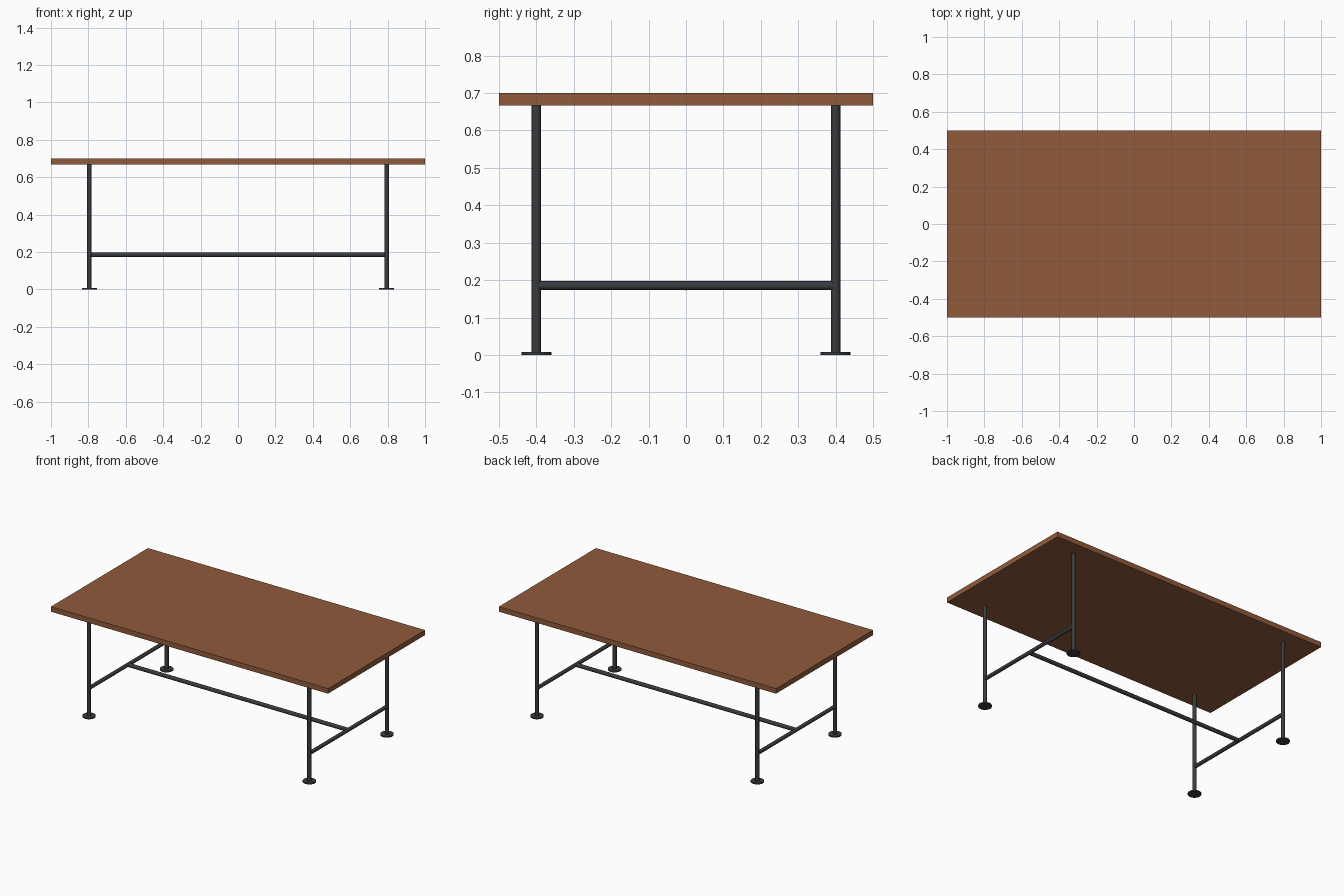
import bpy
from math import pi

cube = bpy.data.objects.get("Cube")
if cube:
    bpy.data.objects.remove(cube, do_unlink=True)


def make_material(name, rgb, roughness):
    mat = bpy.data.materials.new(name)
    mat.use_nodes = True
    mat.diffuse_color = (*rgb, 1)
    bsdf = mat.node_tree.nodes["Principled BSDF"]
    bsdf.inputs["Base Color"].default_value = (*rgb, 1)
    bsdf.inputs["Roughness"].default_value = roughness
    return mat


wood = make_material("brown wood", (0.28, 0.105, 0.044), 0.6)
iron = make_material("dark iron", (0.042, 0.044, 0.047), 0.5)

PIPE = 0.0125
LEG_X, LEG_Y = 0.795, 0.4
TOP_Z, TOP_THICK = 0.7, 0.033
BAR_Z = 0.185


def rod(name, radius, length, location, rotation=(0, 0, 0), sides=12):
    bpy.ops.mesh.primitive_cylinder_add(vertices=sides, radius=radius, depth=length,
                                        location=location, rotation=rotation)
    obj = bpy.context.object
    obj.name = name
    obj.data.materials.append(iron)
    bpy.ops.object.shade_smooth_by_angle(angle=pi / 4)
    return obj


# Table top
bpy.ops.mesh.primitive_cube_add(size=1, location=(0, 0, TOP_Z - TOP_THICK / 2))
top = bpy.context.object
top.name = "table_top"
top.scale = (2, 1, TOP_THICK)
top.data.materials.append(wood)

# Legs with round floor flanges
leg_height = TOP_Z - TOP_THICK
for sx, side in ((-1, "right"), (1, "left")):
    for sy, end in ((-1, "front"), (1, "back")):
        x, y = sx * LEG_X, sy * LEG_Y
        rod(f"{end}_{side}_leg", PIPE, leg_height, (x, y, leg_height / 2))
        rod(f"{end}_{side}_foot", 0.04, 0.008, (x, y, 0.004), sides=16)
    # Cross bar between the two legs of this side
    rod(f"{side}_cross_bar", PIPE * 0.96, 2 * LEG_Y, (sx * LEG_X, 0, BAR_Z), (pi / 2, 0, 0))

# Long stretcher joining the cross bars
rod("stretcher", PIPE, 2 * LEG_X, (0, 0, BAR_Z), (0, pi / 2, 0))
